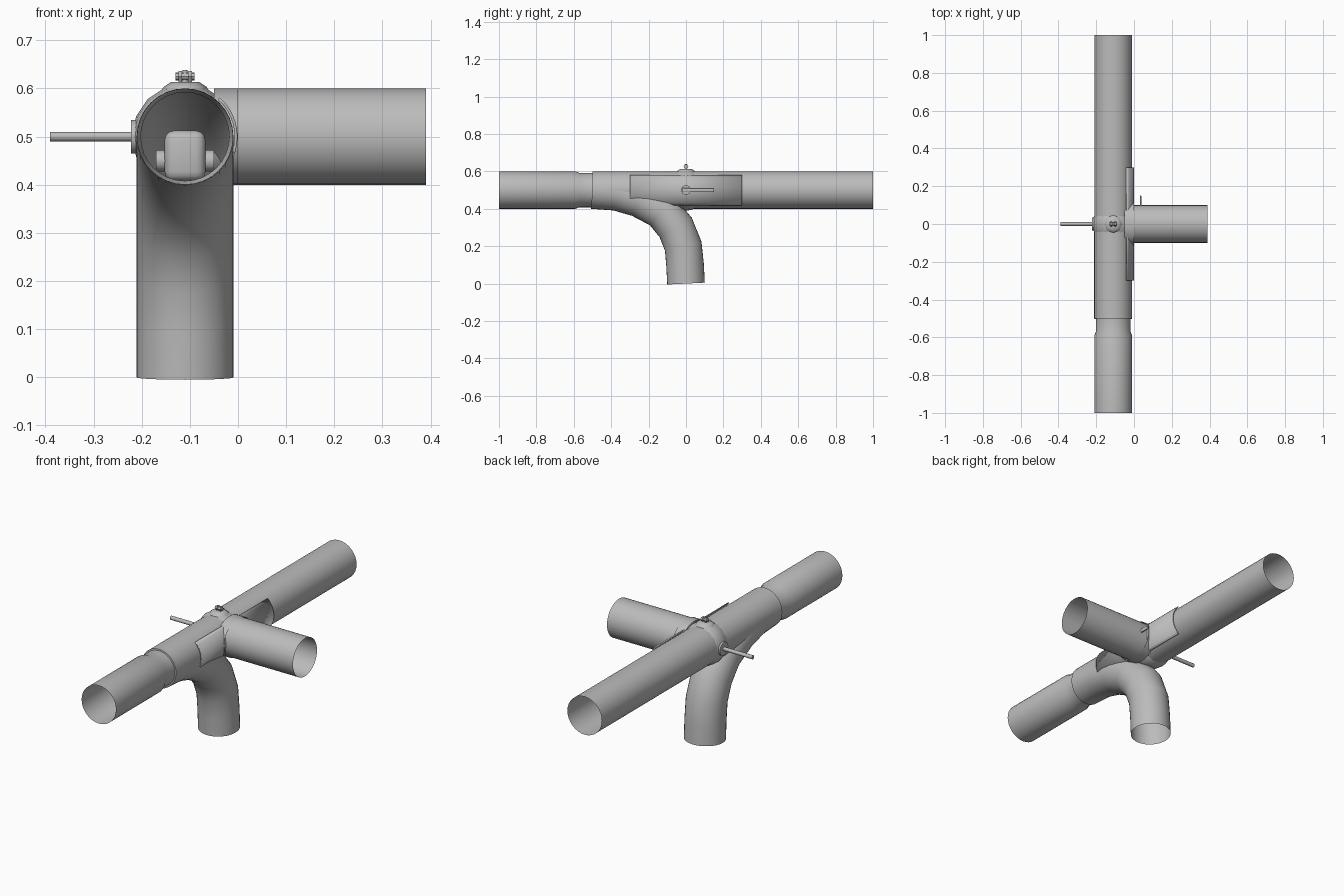
import bpy, bmesh, math
from mathutils import Vector

cube = bpy.data.objects.get("Cube")
if cube:
    bpy.data.objects.remove(cube)

steel = bpy.data.materials.new("grey_steel")
steel.use_nodes = True
steel.diffuse_color = (0.5, 0.5, 0.5, 1)
steel.node_tree.nodes["Principled BSDF"].inputs["Base Color"].default_value = (0.5, 0.5, 0.5, 1)

CX, CZ, R = -0.11, 0.5, 0.1


def finish(name, bm, angle=40):
    me = bpy.data.meshes.new(name)
    bmesh.ops.recalc_face_normals(bm, faces=bm.faces[:])
    bm.to_mesh(me)
    bm.free()
    me.materials.append(steel)
    ob = bpy.data.objects.new(name, me)
    bpy.context.scene.collection.objects.link(ob)
    bpy.ops.object.select_all(action='DESELECT')
    ob.select_set(True)
    bpy.context.view_layer.objects.active = ob
    bpy.ops.object.shade_smooth_by_angle(angle=math.radians(angle))
    return ob


def tube(name, path, radii, sides=32, caps=False, arc=None, stretch=1.0):
    """Sweep a round (or part round) section along a path."""
    pts = [Vector(p) for p in path]
    bm = bmesh.new()
    rings = []
    count = sides if arc is None else sides + 1
    for i, p in enumerate(pts):
        t = (pts[min(i + 1, len(pts) - 1)] - pts[max(i - 1, 0)]).normalized()
        u = Vector((0, 1, 0)) if abs(t.x) > 0.9 else Vector((1, 0, 0))
        v = t.cross(u).normalized()
        ring = []
        for k in range(count):
            a = 2 * math.pi * k / sides if arc is None else arc * (2 * k / sides - 1)
            ring.append(bm.verts.new(p + radii[i] * (u * math.cos(a) * stretch + v * math.sin(a))))
        rings.append(ring)
    for a, b in zip(rings, rings[1:]):
        for k in range(count if arc is None else sides):
            n = (k + 1) % count
            bm.faces.new((a[k], a[n], b[n], b[k]))
    if caps:
        bm.faces.new(rings[0])
        bm.faces.new(rings[-1])
    return finish(name, bm)


def rod(name, a, b, r, sides=12):
    return tube(name, [a, b], [r, r], sides, caps=True)


def block(name, centre, size, bevel):
    bm = bmesh.new()
    bmesh.ops.create_cube(bm, size=1)
    for v in bm.verts:
        v.co = Vector(centre) + Vector([v.co[i] * size[i] for i in range(3)])
    bmesh.ops.bevel(bm, geom=bm.edges[:], offset=bevel, segments=3, profile=0.5, affect='EDGES')
    return finish(name, bm)


def along_y(ys):
    return [(CX, y, CZ) for y in ys]


# Straight pipes, with a narrowed neck behind the front length
tube("main_pipe", along_y([-0.5, 1]), [R, R])
tube("front_pipe", along_y([-1, -0.59, -0.57, -0.5]), [R, R, 0.092, 0.092])
tube("neck_step", along_y([-0.5, -0.499]), [0.092, R])
tube("branch_pipe", [(-0.03, 0, CZ), (0.39, 0, CZ)], [R, R])
tube("branch_flare", [(-0.05, 0, CZ), (-0.02, 0, CZ), (0, 0, CZ)], [R] * 3, stretch=1.15)

# Downward bend that leaves the main pipe tangentially
bend = [(0, 0), (-0.005, 0.1), (-0.015, 0.2), (-0.055, 0.3),
        (-0.13, 0.39), (-0.25, 0.455), (-0.37, 0.49), (-0.5, 0.5)]
tube("down_bend", [(CX, y, z) for y, z in bend], [R + 0.0005] * len(bend))

# Saddle plate around the branch joint
saddle = tube("saddle_plate", along_y([-0.3, 0.3]), [0.106] * 2, 12, arc=math.asin(0.75))
mod = saddle.modifiers.new("thickness", 'SOLIDIFY')
mod.thickness = 0.006
mod.offset = 0

# Hollow ball housing, open at its front
angles = [math.radians(a) for a in (63, 75, 90, 105, 120, 135, 150, 165, 179)]
tube("ball_housing", along_y([-0.11 * math.cos(a) for a in angles]),
     [0.11 * math.sin(a) for a in angles], 16)

# Valve core inside the pipe
block("valve_core", (CX, -0.2, 0.46), (0.085, 0.08, 0.105), 0.02)
rod("core_pivot", (-0.17, -0.2, 0.45), (-0.05, -0.2, 0.45), 0.022)

# Spindle, hubs and inner lever
rod("spindle", (-0.39, 0, CZ), (-0.2, 0, CZ), 0.01)
rod("spindle_hub", (-0.222, 0, CZ), (-0.17, 0, CZ), 0.035, 16)
rod("lever_hub", (-0.02, 0, CZ), (0.03, 0, CZ), 0.025, 16)
block("inner_lever", (0.035, 0.065, CZ), (0.008, 0.17, 0.02), 0.002)

# Top bracket and its cross bolt
tube("top_bracket", [(CX, 0, 0.594), (CX, 0, 0.603), (CX, 0, 0.613)],
     [0.05, 0.045, 0.03], 8, caps=True)
rod("bolt_post", (CX, 0, 0.61), (CX, 0, 0.638), 0.005)
rod("cross_bolt", (CX - 0.02, 0, 0.625), (CX + 0.02, 0, 0.625), 0.008, 8)
for side in (-1, 1):
    rod("bolt_nut", (CX + side * 0.006, 0, 0.625), (CX + side * 0.014, 0, 0.625), 0.013, 6)
